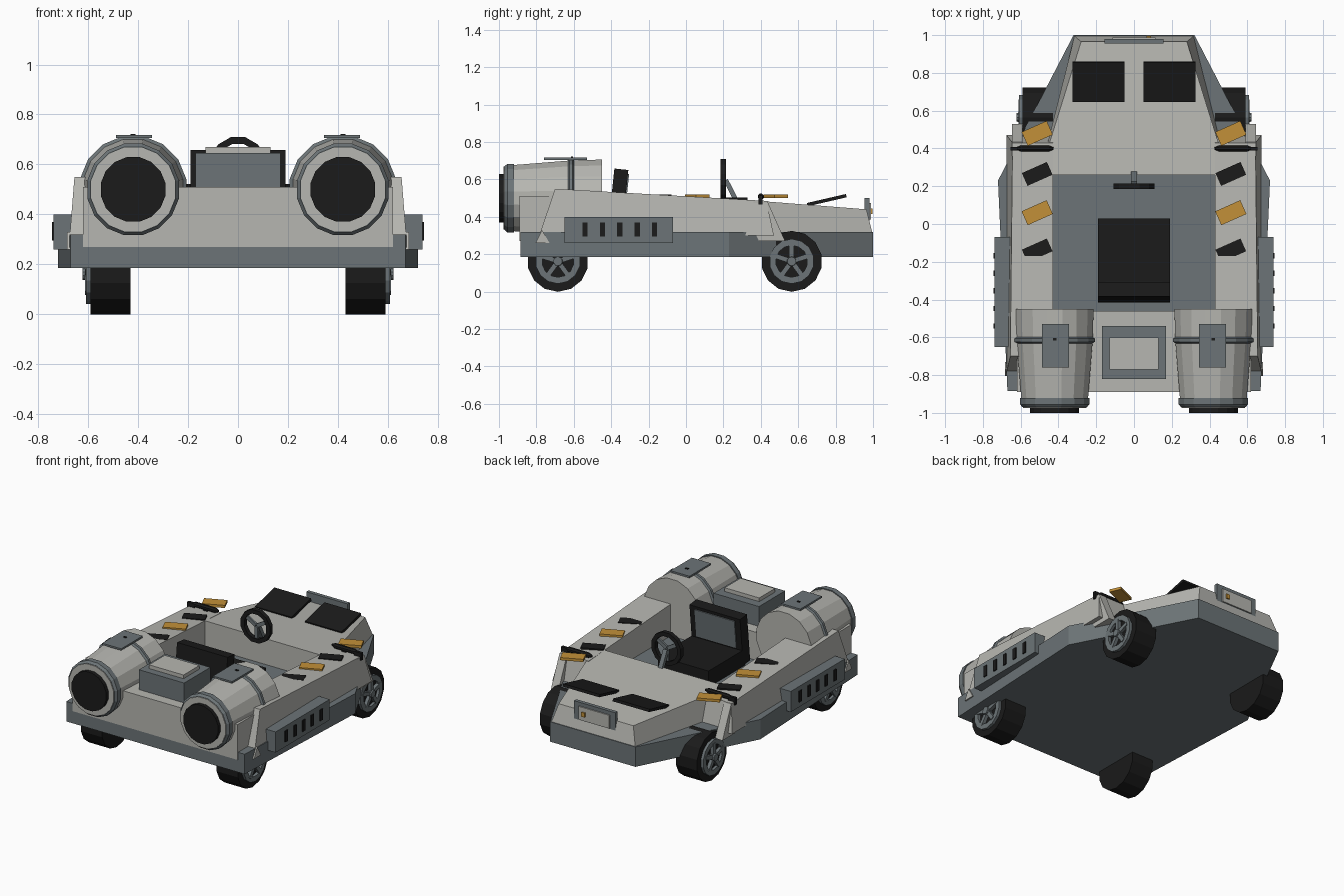
import bpy, bmesh, math
from mathutils import Vector, Matrix

if "Cube" in bpy.data.objects:
    bpy.data.objects.remove(bpy.data.objects["Cube"])


def material(name, rgb):
    m = bpy.data.materials.new(name)
    m.diffuse_color = (*rgb, 1)
    m.use_nodes = True
    m.node_tree.nodes["Principled BSDF"].inputs["Base Color"].default_value = m.diffuse_color
    return m


LIGHT = material("pale_grey", (0.47, 0.47, 0.44))
GREY = material("slate_grey", (0.15, 0.175, 0.185))
BLACK = material("black", (0.0105, 0.0105, 0.0105))
ORANGE = material("orange", (0.54, 0.28, 0.04))


def finish(name, bm, mat):
    bmesh.ops.recalc_face_normals(bm, faces=bm.faces)
    me = bpy.data.meshes.new(name)
    bm.to_mesh(me)
    bm.free()
    me.materials.append(mat)
    ob = bpy.data.objects.new(name, me)
    bpy.context.collection.objects.link(ob)
    return ob


def loft(name, mat, *rings):
    """Closed solid through rings of equal point count."""
    bm = bmesh.new()
    vs = [[bm.verts.new(p) for p in r] for r in rings]
    n = len(vs[0])
    bm.faces.new(vs[0])
    bm.faces.new(vs[-1])
    for a, b in zip(vs, vs[1:]):
        for i in range(n):
            j = (i + 1) % n
            bm.faces.new((a[i], a[j], b[j], b[i]))
    return finish(name, bm, mat)


def box(name, mat, x, y, z, rot=None):
    """Box from x, y, z ranges, optionally rotated about its centre."""
    c = Vector([(a + b) / 2 for a, b in (x, y, z)])
    bm = bmesh.new()
    bmesh.ops.create_cube(bm, size=1)
    size = Matrix.Diagonal((x[1] - x[0], y[1] - y[0], z[1] - z[0], 1))
    bm.transform(Matrix.Translation(c) @ (rot or Matrix()) @ size)
    return finish(name, bm, mat)


def turned(name, mat, centre, axis, profile, n=16):
    """Round solid: profile holds (position along axis, radius)."""
    rings = []
    for t, r in profile:
        ring = []
        for i in range(n):
            a = 2 * math.pi * (i + 0.5) / n
            u, w = r * math.cos(a), r * math.sin(a)
            ring.append(Vector(centre) + Vector((t, u, w) if axis == "x" else (u, t, w)))
        rings.append(ring)
    return loft(name, mat, *rings)


def hoop(name, mat, centre, axis, r0, r1, t0, t1, n=16):
    """Flat-sided ring around the axis."""
    bm = bmesh.new()
    rows = []
    for i in range(n):
        a = 2 * math.pi * (i + 0.5) / n
        row = []
        for r, t in ((r0, t0), (r1, t0), (r1, t1), (r0, t1)):
            u, w = r * math.cos(a), r * math.sin(a)
            row.append(bm.verts.new(Vector(centre) + Vector((t, u, w) if axis == "x" else (u, t, w))))
        rows.append(row)
    for i in range(n):
        a, b = rows[i], rows[(i + 1) % n]
        for k in range(4):
            m = (k + 1) % 4
            bm.faces.new((a[k], a[m], b[m], b[k]))
    return finish(name, bm, mat)


def span(s, a, b):
    return tuple(sorted((s * a, s * b)))


# Lower hull
half = [(0.67, -0.885), (0.72, 0.23), (0.32, 1.0)]
plan = half + [(-x, y) for x, y in reversed(half)]
loft("lower_hull", GREY, *[[(x, y, z) for x, y in plan] for z in (0.185, 0.32)])

# Hood with sloping nose
loft("hood", LIGHT,
     [(-0.50, 0.26, 0.32), (0.50, 0.26, 0.32), (0.315, 0.995, 0.32), (-0.315, 0.995, 0.32)],
     [(-0.50, 0.26, 0.495), (0.50, 0.26, 0.495), (0.28, 0.965, 0.44), (-0.28, 0.965, 0.44)])

# Hood panels
for s in (1, -1):
    box("hood_panel", BLACK, span(s, 0.05, 0.325), (0.645, 0.86), (0.48, 0.498),
        Matrix.Rotation(math.radians(13), 4, "X"))

# Nose plate
box("nose_plate", GREY, (-0.155, 0.155), (0.955, 0.98), (0.36, 0.50))
box("nose_inset", LIGHT, (-0.115, 0.115), (0.978, 0.988), (0.385, 0.475))
box("nose_lamp", ORANGE, (0.065, 0.09), (0.987, 0.996), (0.415, 0.445))

# Rear deck and equipment box
box("rear_deck", LIGHT, (-0.62, 0.62), (-0.89, -0.46), (0.27, 0.51))
box("equipment_box", GREY, (-0.17, 0.17), (-0.82, -0.54), (0.50, 0.645))
box("equipment_lid", LIGHT, (-0.13, 0.13), (-0.77, -0.60), (0.64, 0.67))

# Seat
box("seat_cushion", BLACK, (-0.19, 0.19), (-0.36, 0.03), (0.32, 0.43))
lean = Matrix.Rotation(math.radians(-6), 4, "X")
box("seat_back", BLACK, (-0.19, 0.19), (-0.40, -0.325), (0.33, 0.655), lean)
box("seat_back_pad", GREY, (-0.15, 0.15), (-0.327, -0.314), (0.44, 0.63), lean)

# Steering wheel and column
hoop("steering_wheel", BLACK, (0, 0.20, 0.60), "y", 0.085, 0.113, -0.015, 0.015, 12)
for k in range(3):
    a = math.radians(270 + 120 * k)
    cx, cz = 0.05 * math.cos(a), 0.60 + 0.05 * math.sin(a)
    box("steering_spoke", GREY, (cx - 0.045, cx + 0.045), (0.193, 0.207),
        (cz - 0.012, cz + 0.012), Matrix.Rotation(-a, 4, "Y"))
box("steering_column", GREY, (-0.015, 0.015), (0.18, 0.30), (0.53, 0.555),
    Matrix.Rotation(math.radians(-63), 4, "X"))

# Markers on the side pods, all turned the same way
turn = Matrix.Rotation(math.radians(24), 4, "Z")
for s in (1, -1):
    x = span(s, 0.44, 0.585)
    for y in (0.48, 0.06):
        box("orange_marker", ORANGE, x, (y - 0.04, y + 0.04), (0.50, 0.518), turn)
    for y, top in ((0.265, 0.502), (-0.14, 0.5195)):
        box("black_marker", BLACK, x, (y - 0.037, y + 0.037), (top - 0.018, top), turn)

for s in (1, -1):
    # Side pod, slanted at both ends
    side = [(-0.785, 0.30), (-0.70, 0.55), (0.43, 0.485), (0.47, 0.30)]
    loft("side_pod", LIGHT, [(s * 0.43, y, z) for y, z in side],
         [(s * (0.675 if z < 0.4 else 0.655 - 0.012 * (y > 0)), y, z) for y, z in side])

    # Fender flaps behind the front wheel and at the rear corner
    flap = [(0.36, 0.33), (0.39, 0.27), (0.53, 0.27), (0.435, 0.484), (0.36, 0.485)]
    loft("front_flap", LIGHT, *[[(s * x, y, z) for y, z in flap] for x in (0.59, 0.645)])
    tip = [(-0.805, 0.26), (-0.73, 0.26), (-0.77, 0.33)]
    loft("rear_flap", LIGHT, *[[(s * x, y, z) for y, z in tip] for x in (0.63, 0.684)])

    # Side vent box with slots
    loft("vent_box", GREY, *[[(s * x, y, z) for y, z in
                              ((-0.65, 0.26), (-0.07, 0.26), (-0.07, 0.40), (-0.65, 0.40))]
                             for x in (0.60, 0.738)])
    for k in range(5):
        y = -0.54 + 0.093 * k
        box("vent_slot", BLACK, span(s, 0.73, 0.745), (y - 0.014, y + 0.014), (0.295, 0.37))

    # Engine: body, collar, face ring, exhaust disc
    c = (s * 0.42, 0, 0.50)
    turned("engine_body", LIGHT, c, "y", [(-0.925, 0.180), (-0.62, 0.205), (-0.45, 0.210)])
    turned("engine_collar", GREY, c, "y", [(-0.970, 0.174), (-0.955, 0.187), (-0.92, 0.187)])
    turned("engine_face", LIGHT, c, "y", [(-0.975, 0.172), (-0.96, 0.172)])
    turned("engine_exhaust", BLACK, c, "y", [(-1.0, 0.132), (-0.96, 0.132)])

    # Engine strap and top plate
    turned("engine_strap", GREY, c, "y",
           [(-0.634, 0.200), (-0.624, 0.217), (-0.606, 0.217), (-0.596, 0.200)])
    box("engine_plate", GREY, span(s, 0.345, 0.488), (-0.76, -0.53), (0.705, 0.717))
    box("engine_plate_stud", BLACK, span(s, 0.41, 0.43), (-0.616, -0.604), (0.71, 0.722))

    # Crossbar handle with its post and outer clip
    turned("handle_bar", BLACK, (s * 0.525, 0.40, 0.508), "x",
           [(-0.10, 0.006), (-0.075, 0.017), (0.075, 0.017), (0.10, 0.006)], 8)
    box("handle_post", BLACK, span(s, 0.505, 0.535), (0.39, 0.41), (0.47, 0.51))
    box("handle_clip", BLACK, span(s, 0.60, 0.654), (0.388, 0.408), (0.465, 0.515))

    # Wheels with five-spoke hubs
    for y in (-0.685, 0.565):
        w = (s * 0.51, y, 0.162)
        turned("tyre", BLACK, w, "x", [(-0.08, 0.163), (0.08, 0.163)], 14)
        hoop("wheel_rim", GREY, w, "x", 0.085, 0.120, s * 0.07, s * 0.098, 14)
        turned("hub_cap", GREY, w, "x", [(s * 0.07, 0.03), (s * 0.112, 0.024)], 10)
        for k in range(5):
            a = math.pi / 2 + 2 * math.pi * k / 5
            cy, cz = y + 0.055 * math.cos(a), 0.162 + 0.055 * math.sin(a)
            box("wheel_spoke", GREY, span(s, 0.58, 0.612), (cy - 0.04, cy + 0.04),
                (cz - 0.013, cz + 0.013), Matrix.Rotation(a, 4, "X"))
